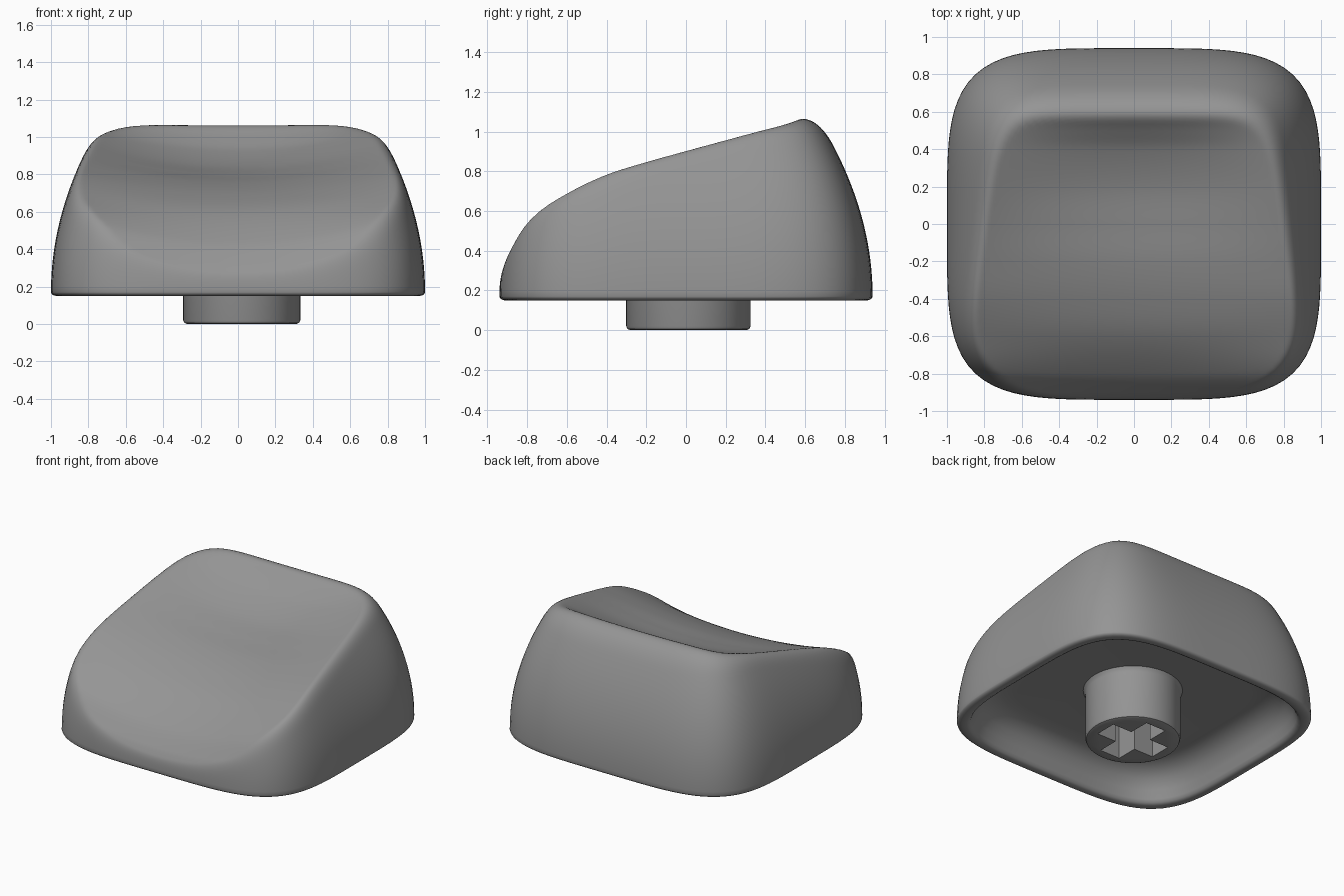
import bpy, bmesh, math

if "Cube" in bpy.data.objects:
    bpy.data.objects.remove(bpy.data.objects["Cube"])

HALF_X, HALF_Y, POWER = 1.0, 0.94, 4.25
SEG, RINGS = 128, 70

grey = bpy.data.materials.new("mid_grey")
grey.diffuse_color = (0.3, 0.3, 0.3, 1)
grey.use_nodes = True
grey.node_tree.nodes["Principled BSDF"].inputs["Base Color"].default_value = grey.diffuse_color

# Lengthwise profiles (y, z): raised side rims, and the scooped centre line
RIM = [(-0.94, 0.36), (-0.9, 0.42), (-0.8, 0.545), (-0.6, 0.67), (-0.4, 0.765),
       (-0.2, 0.833), (0, 0.893), (0.2, 0.955), (0.4, 1.02), (0.6, 1.08), (0.94, 1.18)]
CENTRE = [(-0.94, 0.25), (-0.9, 0.32), (-0.8, 0.44), (-0.6, 0.595), (-0.4, 0.69),
          (-0.2, 0.755), (0, 0.797), (0.2, 0.845), (0.4, 0.93), (0.5, 1.0),
          (0.6, 1.077), (0.94, 1.18)]


def curve(pts, y):
    """Smooth cubic interpolation through the profile points."""
    def slope(i):
        a, b = pts[max(i - 1, 0)], pts[min(i + 1, len(pts) - 1)]
        return (b[1] - a[1]) / (b[0] - a[0])
    i = 0
    while i < len(pts) - 2 and y > pts[i + 1][0]:
        i += 1
    (y0, z0), (y1, z1) = pts[i], pts[i + 1]
    w = y1 - y0
    t = min(max((y - y0) / w, 0), 1)
    return (z0 * (2 * t ** 3 - 3 * t * t + 1) + z1 * (3 * t * t - 2 * t ** 3)
            + slope(i) * w * (t ** 3 - 2 * t * t + t) + slope(i + 1) * w * (t ** 3 - t * t))


def contour(scale):
    """Rounded-square plan outline (superellipse)."""
    pts = []
    for i in range(SEG):
        a = 2 * math.pi * i / SEG
        c, s = math.cos(a), math.sin(a)
        r = scale / (abs(c) ** POWER + abs(s) ** POWER) ** (1 / POWER)
        pts.append((HALF_X * r * c, HALF_Y * r * s))
    return pts


def smooth_min(a, b, h):
    t = max(h - abs(a - b), 0) / h
    return min(a, b) - t * t * h / 4


def cap_height(x, y):
    """Sloped, scooped top blended into the curved walls."""
    u, v = abs(x) / HALF_X, abs(y) / HALF_Y
    rho = (u ** POWER + v ** POWER) ** (1 / POWER)
    end, d = 0, 1
    if rho > 1e-6:
        end = (v / rho) ** POWER
        n = POWER + 4 * (1 - rho)
        d = max(0, 1 - (u ** n + v ** n) ** (1 / n))
    back = end if y > 0 else 0
    wall = 0.17 + math.sqrt(d / (0.325 + 0.04 * end))
    rim, centre = curve(RIM, y), curve(CENTRE, y)
    top = rim - (rim - centre) * max(-0.3, 1 - (x / 0.75) ** 2)
    return smooth_min(top, wall, 0.1 + 0.1 * back)


def finish(name, bm, angle=40):
    bmesh.ops.recalc_face_normals(bm, faces=bm.faces)
    mesh = bpy.data.meshes.new(name)
    bm.to_mesh(mesh)
    bm.free()
    mesh.materials.append(grey)
    ob = bpy.data.objects.new(name, mesh)
    bpy.context.collection.objects.link(ob)
    bpy.ops.object.select_all(action='DESELECT')
    bpy.context.view_layer.objects.active = ob
    ob.select_set(True)
    if angle:
        bpy.ops.object.shade_smooth_by_angle(angle=math.radians(angle))
    return ob


def skin(bm, loops):
    """Join a chain of equal vertex loops with quads."""
    for a, b in zip(loops, loops[1:]):
        for i in range(len(a)):
            j = (i + 1) % len(a)
            bm.faces.new((a[i], a[j], b[j], b[i]))


# Cap shell: ceiling and inner wall, rounded lower lip, then outer skin
bm = bmesh.new()
inner = [(0.66, 0.38), (0.74, 0.374), (0.81, 0.35), (0.865, 0.30), (0.90, 0.235),
         (0.918, 0.18), (0.928, 0.16), (0.945, 0.15), (0.972, 0.15), (0.988, 0.154),
         (0.997, 0.162)]
loops = [[bm.verts.new((x, y, z)) for x, y in contour(s)] for s, z in inner]
for k in range(RINGS):
    scale = 1 - (k / RINGS) ** 2
    loops.append([bm.verts.new((x, y, cap_height(x, y))) for x, y in contour(scale)])
skin(bm, loops)
bm.faces.new(loops[0])
tip = bm.verts.new((0, 0, cap_height(0, 0)))
last = loops[-1]
for i in range(SEG):
    bm.faces.new((last[i], last[(i + 1) % SEG], tip))
finish("cap_shell", bm)

# Stem: turned profile with rounded foot and a slightly flared root
bm = bmesh.new()
CX, CY, N = 0.02, 0.012, 64
profile = [(0.292, 0), (0.307, 0.006), (0.313, 0.02), (0.313, 0.345),
           (0.318, 0.365), (0.33, 0.385)]
rings = [[bm.verts.new((CX + r * math.cos(2 * math.pi * i / N),
                        CY + r * math.sin(2 * math.pi * i / N), z))
          for i in range(N)] for r, z in profile]
skin(bm, rings)
bm.faces.new(rings[0])
bm.faces.new(rings[-1])
stem = finish("stem", bm, 0)

# Cross-shaped socket cut into the stem foot
bm = bmesh.new()
w, l = 0.08, 0.235
cross = [(l, -w), (l, w), (w, w), (w, l), (-w, l), (-w, w),
         (-l, w), (-l, -w), (-w, -w), (-w, -l), (w, -l), (w, -w)]
ends = [[bm.verts.new((CX + x, CY + y, z)) for x, y in cross] for z in (-0.1, 0.32)]
skin(bm, ends)
bm.faces.new(ends[0])
bm.faces.new(ends[1])
cutter = finish("socket_cutter", bm, 0)
cutter.hide_render = True

cut = stem.modifiers.new("socket", 'BOOLEAN')
cut.operation = 'DIFFERENCE'
cut.solver = 'EXACT'
cut.object = cutter
bpy.ops.object.select_all(action='DESELECT')
bpy.context.view_layer.objects.active = stem
stem.select_set(True)
bpy.ops.object.modifier_apply(modifier=cut.name)
bpy.data.objects.remove(cutter)
bpy.ops.object.shade_smooth_by_angle(angle=math.radians(40))
